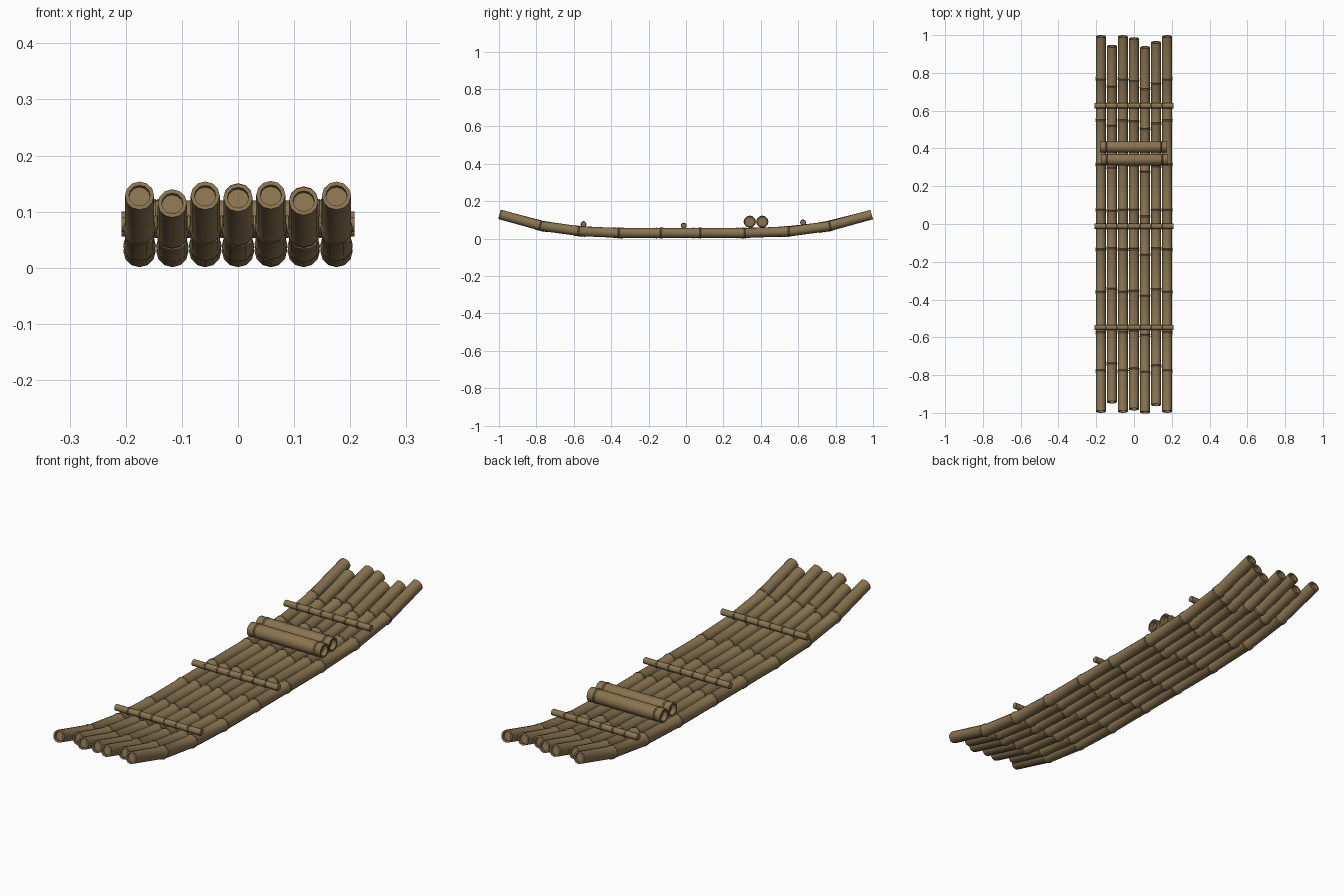
import bpy, bmesh, math
from mathutils import Vector

if "Cube" in bpy.data.objects:
    bpy.data.objects.remove(bpy.data.objects["Cube"])

mat = bpy.data.materials.new("bamboo brown")
mat.diffuse_color = (0.25, 0.175, 0.08, 1)
mat.use_nodes = True
mat.node_tree.nodes["Principled BSDF"].inputs["Base Color"].default_value = mat.diffuse_color
SIDES = 12


def tube(name, rings, across):
    """Skin rings of (centre, direction, radius); across is the fixed side axis."""
    bm = bmesh.new()
    across = Vector(across)
    loops = []
    for c, d, r in rings:
        up = across.cross(Vector(d).normalized())
        loops.append([bm.verts.new(Vector(c) + r * (math.cos(a) * across + math.sin(a) * up))
                      for a in (2 * math.pi * i / SIDES for i in range(SIDES))])
    for a, b in zip(loops, loops[1:]):
        for i in range(SIDES):
            j = (i + 1) % SIDES
            bm.faces.new((a[i], a[j], b[j], b[i]))
    bm.faces.new(loops[0])
    bm.faces.new(loops[-1])
    bmesh.ops.recalc_face_normals(bm, faces=bm.faces)
    me = bpy.data.meshes.new(name)
    bm.to_mesh(me)
    bm.free()
    me.materials.append(mat)
    ob = bpy.data.objects.new(name, me)
    bpy.context.collection.objects.link(ob)
    bpy.ops.object.select_all(action='DESELECT')
    ob.select_set(True)
    bpy.context.view_layer.objects.active = ob
    bpy.ops.object.shade_smooth_by_angle(angle=math.radians(35))
    return ob


def hollow_ends(rings, depth, thick):
    """Add the rim and the recessed floor to both ends of a tube."""
    def cap(ring, sign):
        c, d, r = ring
        d = Vector(d).normalized()
        return [(c, d, r - thick), (Vector(c) + d * depth * sign, d, r - thick)]
    return cap(rings[0], 1)[::-1] + rings + cap(rings[-1], -1)


# curve of the raft floor
CURVE = [(0, 0.03), (0.35, 0.03), (0.565, 0.039), (0.77, 0.067), (1.02, 0.136)]


def height(y):
    y = abs(y)
    for (a, za), (b, zb) in zip(CURVE, CURVE[1:]):
        if y <= b:
            return za + (zb - za) * (y - a) / (b - a)
    return CURVE[-1][1]


# seven long poles with raised joints
SPANS = [(-0.993, 0.993), (-0.943, 0.942), (-0.993, 0.993), (-0.98, 0.982),
         (-0.997, 0.935), (-0.958, 0.962), (-0.993, 0.993)]
JOINTS = [-0.78, -0.575, -0.36, -0.135, 0.075, 0.315, 0.55, 0.77]
for n, (y0, y1) in enumerate(SPANS):
    x = (n - 3) * 0.0585
    stations = [(y0, 0.026)]
    for j in JOINTS:
        y = y0 + (j + 0.993) / 1.986 * (y1 - y0)
        stations += [(y - 0.012, 0.0262), (y - 0.004, 0.029), (y - 0.001, 0.0268),
                     (y + 0.001, 0.0268), (y + 0.004, 0.029), (y + 0.012, 0.0262)]
    stations.append((y1, 0.026))
    rings = []
    for y, r in stations:
        slope = (height(y + 0.02) - height(y - 0.02)) / 0.04
        rings.append(((x, y, height(y)), (0, 1, slope), r))
    tube(f"floor_pole_{n + 1}", hollow_ends(rings, 0.012, 0.007), (1, 0, 0))


# three thin cross bars with binding rings
for n, y in enumerate((-0.548, -0.012, 0.626)):
    z = height(y) + 0.039
    tube(f"cross_bar_{n + 1}", [((s * 0.208, y, z), (1, 0, 0), 0.0135) for s in (-1, 1)], (0, 1, 0))
    for k in range(6):
        x = (k - 2.5) * 0.0585
        tube(f"bar_binding_{n + 1}_{k + 1}",
             [((x + dx, y, z), (1, 0, 0), r) for dx, r in
              ((-0.004, 0.0135), (-0.002, 0.0158), (0.002, 0.0158), (0.004, 0.0135))], (0, 1, 0))

# two thick hollow logs of the seat, each with an end collar
for n, (y, shift) in enumerate(((0.341, 0.003), (0.408, -0.002))):
    prof = [(-0.178, 0.030), (-0.150, 0.029), (-0.146, 0.033), (-0.142, 0.029), (-0.138, 0.030),
            (0.138, 0.030), (0.142, 0.029), (0.146, 0.033), (0.150, 0.029), (0.178, 0.030)]
    rings = [((x + shift, y, 0.09), (1, 0, 0), r) for x, r in prof]
    tube(f"seat_log_{n + 1}", hollow_ends(rings, 0.02, 0.007), (0, 1, 0))
